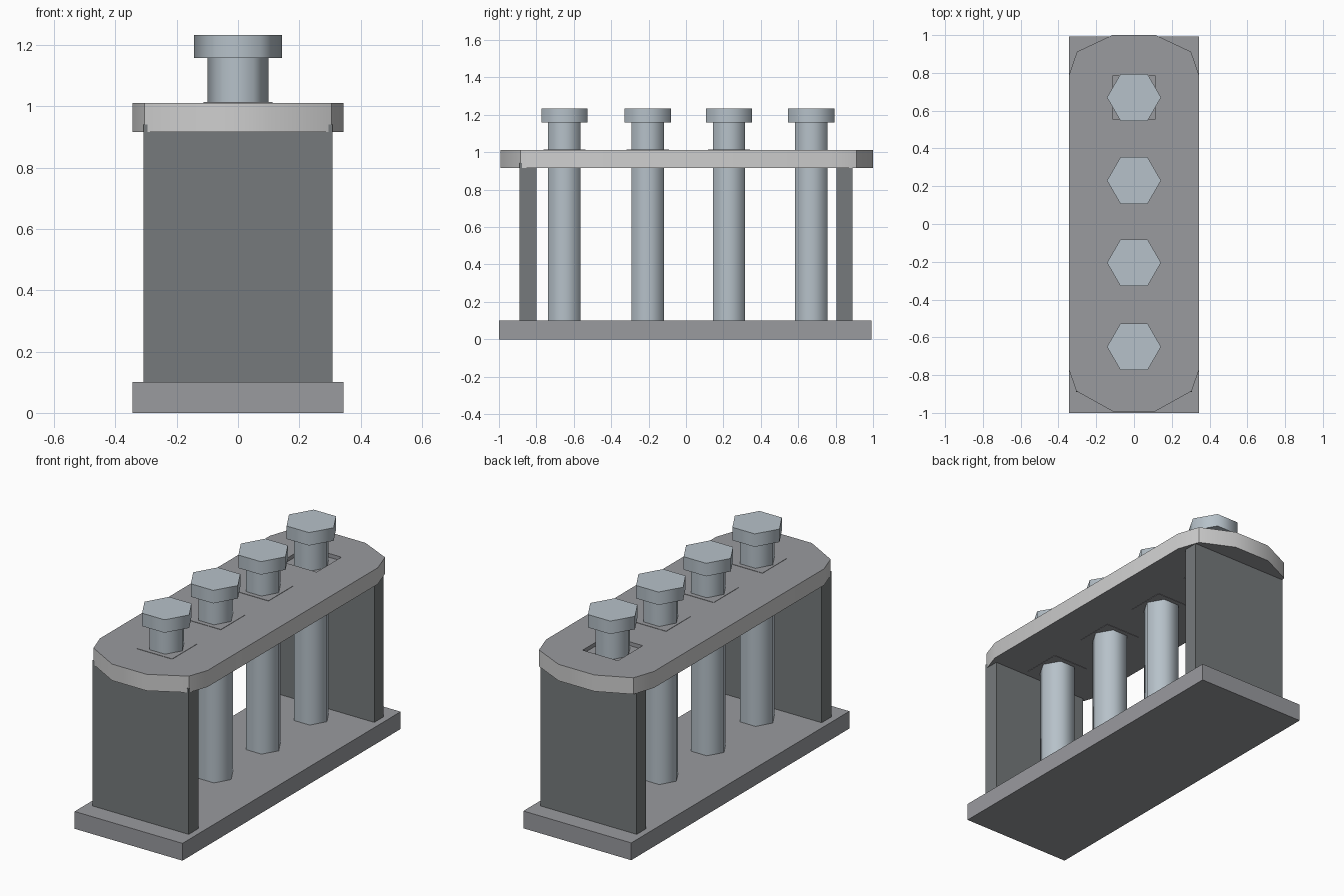
import bpy, bmesh, math

if "Cube" in bpy.data.objects:
    bpy.data.objects.remove(bpy.data.objects["Cube"])

def material(name, r, g, b):
    m = bpy.data.materials.new(name)
    m.diffuse_color = (r, g, b, 1)
    m.use_nodes = True
    m.node_tree.nodes["Principled BSDF"].inputs["Base Color"].default_value = m.diffuse_color
    return m

GREY = material("mid_grey", 0.32, 0.325, 0.345)
DARK = material("dark_grey", 0.18, 0.195, 0.2)
RIM = material("light_rim", 0.62, 0.62, 0.62)
GLASS = material("pale_blue", 0.47, 0.535, 0.585)

def prism(name, outline, z0, z1, mats, smooth=None):
    """Extrude an outline from z0 to z1; a second material goes on the sides."""
    bm = bmesh.new()
    lo = [bm.verts.new((x, y, z0)) for x, y in outline]
    hi = [bm.verts.new((x, y, z1)) for x, y in outline]
    bm.faces.new(lo[::-1])
    bm.faces.new(hi)
    n = len(outline)
    for i in range(n):
        j = (i + 1) % n
        f = bm.faces.new((lo[i], lo[j], hi[j], hi[i]))
        f.material_index = len(mats) - 1
    me = bpy.data.meshes.new(name)
    bm.to_mesh(me)
    bm.free()
    ob = bpy.data.objects.new(name, me)
    bpy.context.collection.objects.link(ob)
    for m in mats:
        me.materials.append(m)
    if smooth:
        bpy.ops.object.select_all(action='DESELECT')
        ob.select_set(True)
        bpy.context.view_layer.objects.active = ob
        bpy.ops.object.shade_smooth_by_angle(angle=math.radians(smooth))
    return ob

def rect(x, y0, y1):
    return [(-x, y0), (x, y0), (x, y1), (-x, y1)]

def hexagon(r, cy):
    return [(r * math.cos(math.pi * k / 3), cy + r * math.sin(math.pi * k / 3))
            for k in range(6)]

# Base and end walls
prism("base", rect(0.345, -1.0, 0.993), 0, 0.1, [GREY])
prism("front_wall", rect(0.308, -0.89, -0.80), 0.1, 0.942, [DARK])
prism("back_wall", rect(0.308, 0.805, 0.89), 0.1, 0.942, [DARK])

# Top plate with chamfered ends and a lighter rim
half = [(0.11, -0.993), (0.305, -0.885), (0.345, -0.77),
        (0.345, 0.785), (0.302, 0.912), (0.115, 1.0)]
outline = half + [(-x, y) for x, y in reversed(half)]
plate = prism("top_plate", outline, 0.917, 1.012, [GREY, RIM], 30)

# Tubes, caps and the square seats around them
S = 0.113
centres = [-0.65, -0.205, 0.23, 0.67]
for i, cy in enumerate(centres, 1):
    prism(f"tube_{i}", hexagon(0.1, cy), 0.1, 1.16, [GLASS], 65)
    prism(f"cap_{i}", hexagon(0.143, cy), 1.158, 1.233, [GLASS], 65)
    top = 0.95 if i == 4 else 1.014
    prism(f"seat_{i}", rect(S, cy - S, cy + S), 0.915, top, [GREY])

# Shallow recess around the rearmost tube
cutter = prism("recess_cutter", rect(S, 0.67 - S, 0.67 + S), 0.99, 1.1, [GREY])
cutter.hide_render = True
cutter.hide_viewport = True
mod = plate.modifiers.new("recess", 'BOOLEAN')
mod.operation = 'DIFFERENCE'
mod.solver = 'EXACT'
mod.object = cutter
